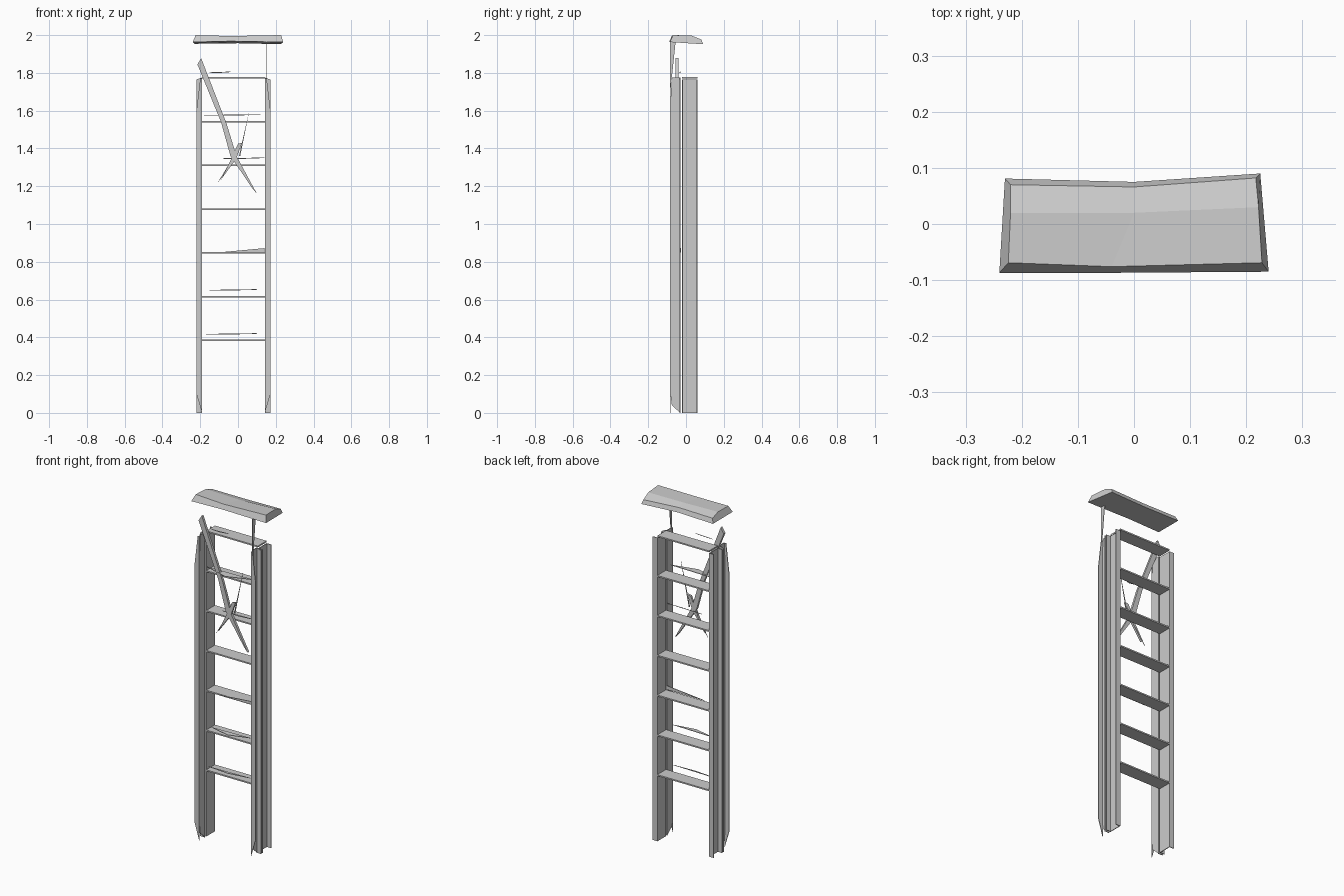
import bpy, bmesh
from mathutils import Vector


def prism(name, pts, vec):
    """Flat polygon pushed along a vector."""
    bm = bmesh.new()
    face = bm.faces.new([bm.verts.new(p) for p in pts])
    ext = bmesh.ops.extrude_face_region(bm, geom=[face], use_keep_orig=True)
    moved = [g for g in ext["geom"] if isinstance(g, bmesh.types.BMVert)]
    bmesh.ops.translate(bm, verts=moved, vec=Vector(vec))
    return finish(name, bm)


def finish(name, bm):
    bmesh.ops.recalc_face_normals(bm, faces=bm.faces[:])
    me = bpy.data.meshes.new(name)
    bm.to_mesh(me)
    bm.free()
    ob = bpy.data.objects.new(name, me)
    bpy.context.collection.objects.link(ob)
    return ob


T = 0.004  # sheet thickness

# Side rails: webs face inward, flanges point outward
for side, xi, xo in (("left", -0.19, -0.22), ("right", 0.142, 0.172)):
    s = 1 if xo > xi else -1
    y0, y1 = -0.02, 0.06
    # Rear channel
    profile = [(xi, y0), (xo, y0), (xo, y0 + T), (xi + s * T, y0 + T),
               (xi + s * T, y1 - T), (xo, y1 - T), (xo, y1), (xi, y1)]
    prism(side + "_rear_rail", [(x, y, 0) for x, y in profile], (0, 0, 1.765))
    # Front channel: web plus two flanges, the front one with clipped ends
    prism(side + "_front_rail_web",
          [(xi, -0.03, 0), (xi, -0.075, 0.04), (xi, -0.085, 0.12),
           (xi, -0.085, 1.6), (xi, -0.075, 1.775), (xi, -0.03, 1.775)],
          (s * T, 0, 0))
    prism(side + "_front_rail_front_flange",
          [(xi, -0.085, 0.0), (xo, -0.085, 0.1), (xo, -0.085, 1.6),
           (xi + s * 0.01, -0.085, 1.77), (xi, -0.085, 1.77)], (0, T, 0))
    prism(side + "_front_rail_back_flange",
          [(xi, -0.03, 0), (xo, -0.03, 0), (xo, -0.03, 1.765), (xi, -0.03, 1.775)],
          (0, -T, 0))

# Seven rungs between the rear rails
for i in range(7):
    z = 0.38 + i * 0.2317
    prism(f"rung_{i + 1}",
          [(-0.19, -0.02, z), (0.142, -0.02, z), (0.142, 0.06, z), (-0.19, 0.06, z)],
          (0, 0, 0.008))

# Broken front steps: thin slivers just above the rungs
slivers = [(0.415, -0.17, 0.10, 0.012), (0.648, -0.15, 0.10, 0.03),
           (1.345, -0.08, 0.14, 0.006), (1.574, -0.18, 0.12, 0.045),
           (1.80, -0.15, -0.04, 0.004)]
for i, (z, xa, xb, d) in enumerate(slivers):
    prism(f"front_step_{i + 1}",
          [(xa, -0.03, z), (0.5 * (xa + xb), -0.03 - d, z), (xb, -0.03, z + 0.004)],
          (0, 0, 0.003))
prism("front_step_wedge", [(-0.10, -0.03, 0.85), (0.14, -0.03, 0.85), (0.14, -0.03, 0.872)],
      (0, T, 0))

# Diagonal braces
prism("long_brace",
      [(-0.215, -0.055, 1.845), (-0.195, -0.055, 1.878), (-0.06, -0.055, 1.53),
       (-0.008, -0.055, 1.36), (0.10, -0.055, 1.16), (0.075, -0.055, 1.19),
       (-0.04, -0.055, 1.36), (-0.09, -0.055, 1.54)], (0, 0.015, 0))
prism("short_brace",
      [(0.0, -0.055, 1.425), (0.022, -0.055, 1.43), (-0.01, -0.055, 1.345),
       (-0.09, -0.055, 1.235), (-0.045, -0.055, 1.325)], (0, 0.012, 0))
prism("brace_sliver_upper", [(0.005, -0.045, 1.36), (0.062, -0.045, 1.61), (0.012, -0.045, 1.36)],
      (0, 0.003, 0))
prism("brace_sliver_lower", [(-0.11, -0.045, 1.215), (-0.04, -0.045, 1.33), (-0.03, -0.045, 1.32)],
      (0, 0.003, 0))

# Thin strut under the cap
prism("cap_strut", [(0.15, -0.085, 1.965), (0.15, -0.055, 1.965), (0.15, -0.083, 1.7)],
      (0.003, 0, 0))

# Top cap with bevelled rim and sloping rear edge
low = [(-0.24, -0.087, 1.963), (-0.04, -0.087, 1.968), (0.24, -0.085, 1.963),
       (0.225, 0.09, 1.952), (0.0, 0.075, 1.957), (-0.23, 0.081, 1.954)]
mid = [(-0.224, -0.069, 2.0), (-0.04, -0.076, 1.995), (0.228, -0.069, 2.0),
       (0.217, 0.082, 1.976), (0.0, 0.066, 1.982), (-0.22, 0.07, 1.98)]
crease = [(-0.22, 0.02, 1.998), (0.0, 0.02, 1.993), (0.222, 0.03, 1.997)]
bm = bmesh.new()
lo, mi, cr = ([bm.verts.new(p) for p in ring] for ring in (low, mid, crease))
for i in (0, 1, 3, 4):
    j = i + 1
    bm.faces.new((lo[i], lo[j], mi[j], mi[i]))
bm.faces.new((lo[2], lo[3], mi[3], cr[2], mi[2]))
bm.faces.new((lo[5], lo[0], mi[0], cr[0], mi[5]))
bm.faces.new((mi[0], mi[1], cr[1], cr[0]))
bm.faces.new((mi[1], mi[2], cr[2], cr[1]))
bm.faces.new((cr[1], cr[2], mi[3], mi[4]))
bm.faces.new((cr[0], cr[1], mi[4], mi[5]))
bm.faces.new((lo[0], lo[5], lo[4], lo[1]))
bm.faces.new((lo[1], lo[4], lo[3], lo[2]))
finish("top_cap", bm)
